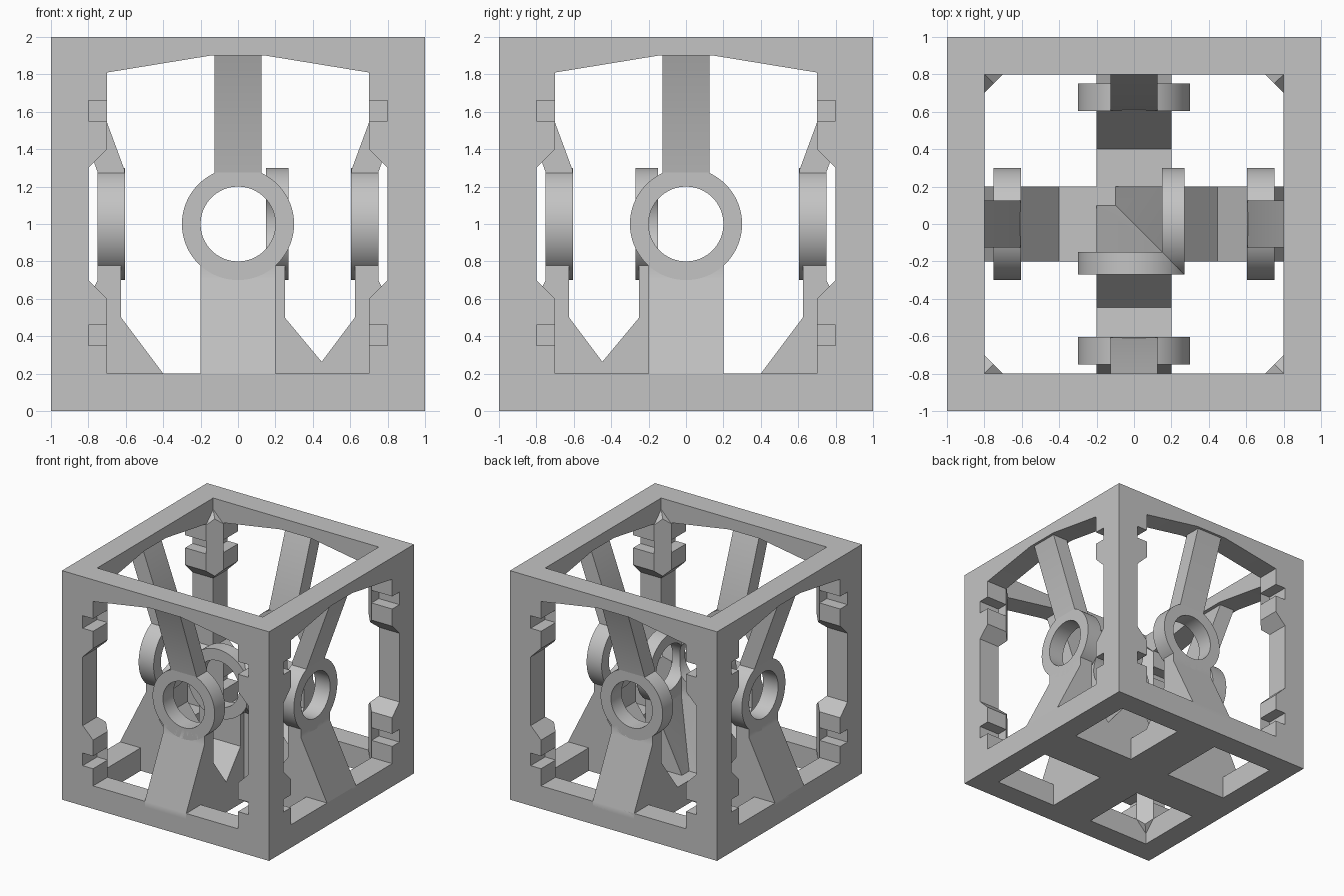
import bpy, bmesh
from math import sin, cos, pi
from mathutils import Matrix, Vector

cube = bpy.data.objects.get("Cube")
if cube:
    bpy.data.objects.remove(cube, do_unlink=True)

grey = bpy.data.materials.new("plain_grey")
grey.use_nodes = True
grey.diffuse_color = (0.55, 0.55, 0.55, 1)
grey.node_tree.nodes["Principled BSDF"].inputs["Base Color"].default_value = grey.diffuse_color


def finish(name, bm, turn=0):
    """Turn the mesh about z by quarter turns and make an object of it."""
    bm.transform(Matrix.Rotation(turn * pi / 2, 4, 'Z'))
    bmesh.ops.recalc_face_normals(bm, faces=bm.faces)
    mesh = bpy.data.meshes.new(name)
    bm.to_mesh(mesh)
    bm.free()
    mesh.materials.append(grey)
    ob = bpy.data.objects.new(name, mesh)
    bpy.context.collection.objects.link(ob)
    bpy.ops.object.select_all(action='DESELECT')
    ob.select_set(True)
    bpy.context.view_layer.objects.active = ob
    bpy.ops.object.shade_smooth_by_angle(angle=0.5)
    return ob


def loft(bm, near, far):
    """Closed solid between two matching outlines."""
    a = [bm.verts.new(p) for p in near]
    b = [bm.verts.new(p) for p in far]
    bm.faces.new(a)
    bm.faces.new(b[::-1])
    for i in range(len(a)):
        j = (i + 1) % len(a)
        bm.faces.new((a[i], b[i], b[j], a[j]))


def bar(bm, half, profile):
    """Side profile (y, z) widened to +-half along x."""
    loft(bm, [(-half, y, z) for y, z in profile], [(half, y, z) for y, z in profile])


def ring(bm, y0, y1, outer=0.3, inner=0.2, n=64):
    section = [(outer, y0), (outer, y1), (inner, y1), (inner, y0)]
    rows = [[bm.verts.new((r * sin(2 * pi * i / n), y, 1 + r * cos(2 * pi * i / n)))
             for r, y in section] for i in range(n)]
    for i in range(n):
        a, b = rows[i], rows[(i + 1) % n]
        for k in range(4):
            m = (k + 1) % 4
            bm.faces.new((a[k], a[m], b[m], b[k]))


def ring_on_leg(bm, face):
    ring(bm, face, 0.75)
    leg = face + 0.02
    bar(bm, 0.2, [(1, 0.2), (0.75, 0.7), (0.75, 0.785), (leg, 0.785),
                  (leg, 0.5), (0.4, 0.2), (0.4, 0.15), (1, 0.15)])


# Half outline of one side wall, with clip notches in its inner edge
lower = [(0, 0.2), (0.7, 0.2), (0.7, 0.35), (0.8, 0.35), (0.8, 0.46), (0.7, 0.46),
         (0.7, 0.6), (0.8, 0.7)]
upper = [(0.8, 1.3), (0.7, 1.4), (0.7, 1.55), (0.8, 1.55), (0.8, 1.66), (0.7, 1.66),
         (0.7, 1.81), (0.15, 1.9), (0, 1.9)]
half_wall = [(0, 0)] + lower + upper + [(0, 2), (1, 2), (1, 0)]

sides = ["back", "right", "front", "left"]
for turn, side in enumerate(sides):
    # Wall frame, mitred at the corners
    bm = bmesh.new()
    for s in (1, -1):
        loft(bm, [(s * x, 1, z) for x, z in half_wall],
             [(s * min(x, 0.81), 0.8, z) for x, z in half_wall])
    bmesh.ops.remove_doubles(bm, verts=bm.verts, dist=0.0001)
    middle = [f for f in bm.faces if all(abs(v.co.x) < 0.001 for v in f.verts)]
    bmesh.ops.delete(bm, geom=middle, context='FACES_ONLY')
    finish(side + "_frame", bm, turn)

    # Outer ring with its leg and leaning upper strut
    bm = bmesh.new()
    ring_on_leg(bm, 0.605)
    bar(bm, 0.125, [(0.607, 1.24), (0.607, 1.29), (0.84, 1.92), (0.985, 1.92),
                    (0.748, 1.27), (0.748, 1.24)])
    finish(side + "_ring_arm", bm, turn)

    # Chamfered blocks inside the corner post
    for label, low, high in (("lower", 0.2, 0.6), ("upper", 1.4, 1.8)):
        bm = bmesh.new()
        for z, d in ((low, -1), (high, 1)):
            for x, y, rise in ((0.7, 0.8, 0), (0.8, 0.7, 0), (0.75, 0.75, 0.05), (0.8, 0.8, 0.1)):
                bm.verts.new((x, y, z + d * rise))
        bmesh.ops.convex_hull(bm, input=bm.verts)
        finish(side + "_" + label + "_corner_block", bm, turn)

# Two inner rings, meeting on a diagonal mitre
for name, turn, keep in (("inner_front_ring", 0, 1), ("inner_left_ring", 1, -1)):
    bm = bmesh.new()
    ring_on_leg(bm, 0.63)
    bm.transform(Matrix.Rotation(turn * pi / 2, 4, 'Z') @ Matrix.Translation((0, -0.9, 0)))
    bmesh.ops.bisect_plane(bm, geom=bm.verts[:] + bm.edges[:] + bm.faces[:], dist=0.00001,
                           plane_co=(0, 0, 0), plane_no=Vector((keep, keep, 0)), clear_outer=True)
    bmesh.ops.holes_fill(bm, edges=[e for e in bm.edges if e.is_boundary], sides=0)
    finish(name, bm)

# Floor cross
bm = bmesh.new()
w, r = 0.2, 0.8
plus = [(w, w), (r, w), (r, -w), (w, -w), (w, -r), (-w, -r),
        (-w, -w), (-r, -w), (-r, w), (-w, w), (-w, r), (w, r)]
loft(bm, [(x, y, 0) for x, y in plus], [(x, y, 0.2) for x, y in plus])
finish("floor_cross", bm)
